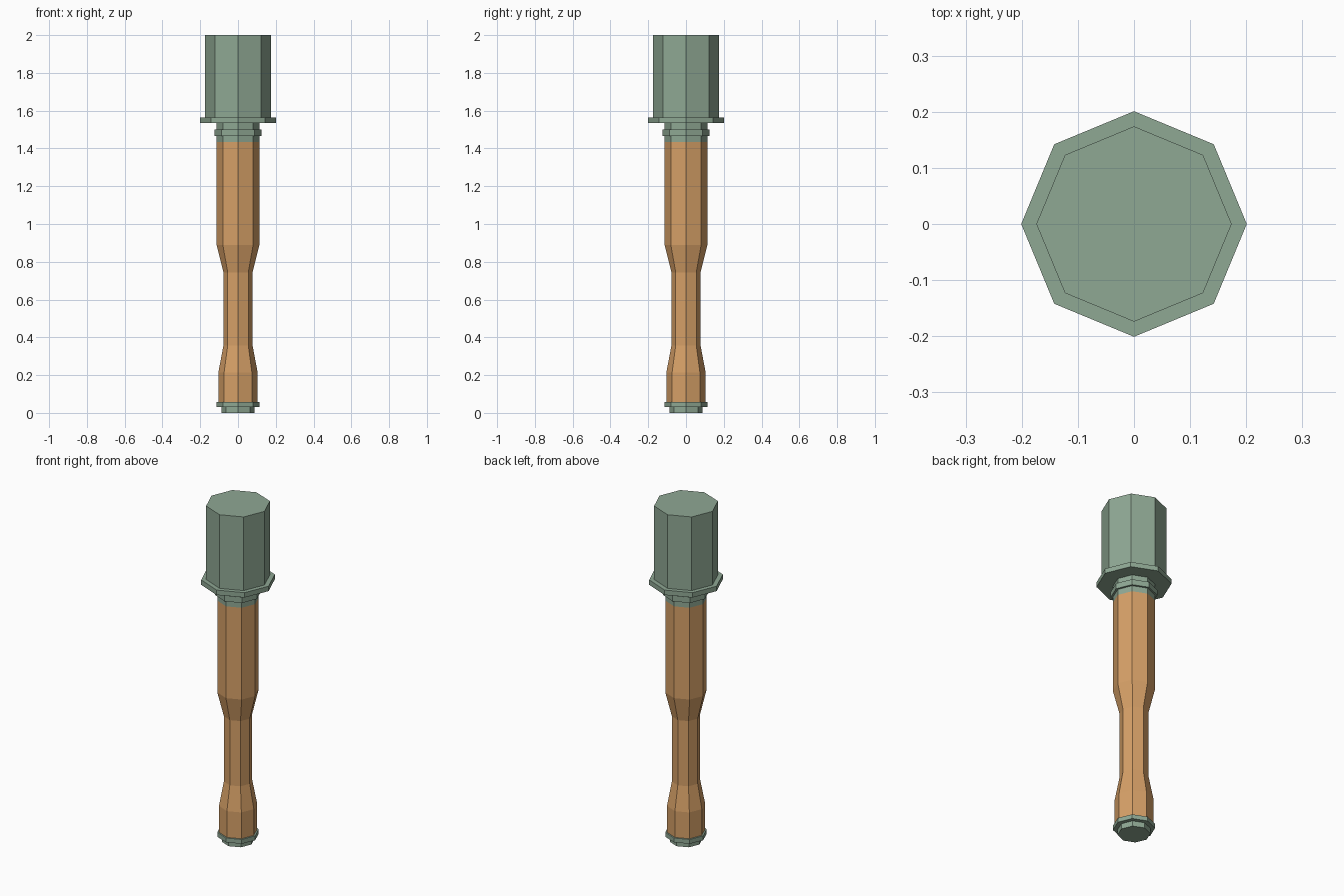
import bpy, bmesh, math

if "Cube" in bpy.data.objects:
    bpy.data.objects.remove(bpy.data.objects["Cube"])

SIDES = 8


def material(name, rgb):
    m = bpy.data.materials.new(name)
    m.diffuse_color = (*rgb, 1)
    m.use_nodes = True
    m.node_tree.nodes["Principled BSDF"].inputs["Base Color"].default_value = m.diffuse_color
    return m


def lathe(name, profile, mat):
    """Closed eight-sided solid from (radius, z) pairs, bottom to top."""
    bm = bmesh.new()
    rings = [[bm.verts.new((r * math.cos(math.tau * i / SIDES),
                            r * math.sin(math.tau * i / SIDES), z))
              for i in range(SIDES)] for r, z in profile]
    for low, high in zip(rings, rings[1:]):
        for i in range(SIDES):
            j = (i + 1) % SIDES
            bm.faces.new((low[i], low[j], high[j], high[i]))
    bm.faces.new(rings[0][::-1])
    bm.faces.new(rings[-1])
    mesh = bpy.data.meshes.new(name)
    bm.to_mesh(mesh)
    bm.free()
    mesh.materials.append(mat)
    obj = bpy.data.objects.new(name, mesh)
    bpy.context.collection.objects.link(obj)
    return obj


green = material("grey_green_paint", (0.275, 0.392, 0.296))
wood = material("light_wood", (0.672, 0.352, 0.136))

# Stepped cap under the handle
lathe("end_cap", [(0.088, 0), (0.088, 0.032), (0.113, 0.032), (0.113, 0.058)], green)

# Wooden handle with a narrow grip
lathe("handle", [(0.104, 0.058), (0.104, 0.214), (0.077, 0.357), (0.077, 0.744),
                 (0.113, 0.888), (0.113, 1.433)], wood)

# Collar, flange and can
lathe("head", [(0.113, 1.433), (0.113, 1.467), (0.125, 1.467), (0.125, 1.50),
               (0.113, 1.50), (0.113, 1.534), (0.201, 1.534), (0.201, 1.563),
               (0.174, 1.563), (0.174, 2.0)], green)
